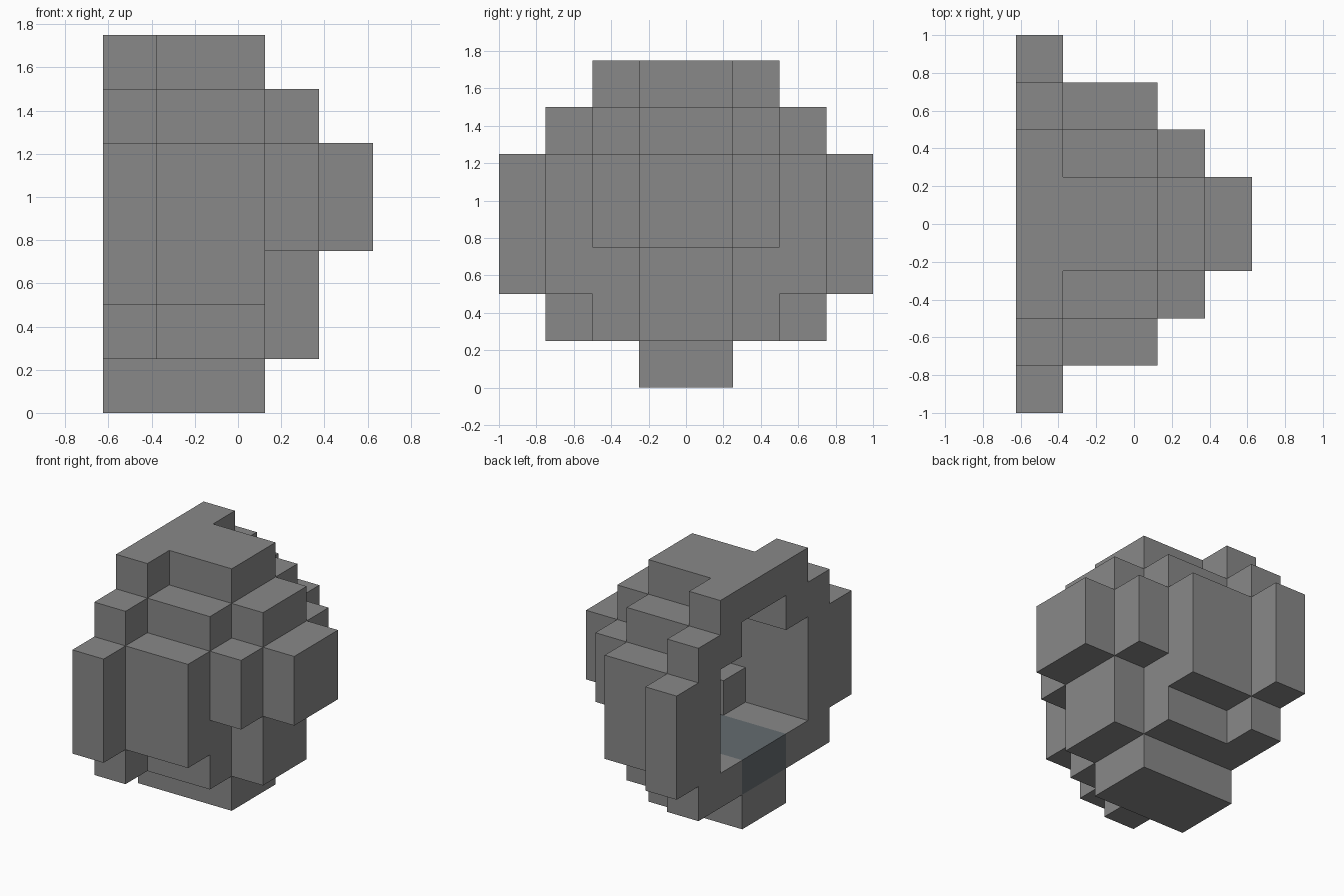
import bpy
import bmesh
from mathutils import Vector

cube = bpy.data.objects.get("Cube")
if cube:
    bpy.data.objects.remove(cube, do_unlink=True)

CELL = 0.25
ORIGIN = Vector((-0.625, 0, 0))

# Half widths (in cells) of each layer from bottom to top, listed from the open side inward
OUTER = ["111", "3221", "4331", "43321", "43321", "3221", "211"]
HOLLOW = ["", "111", "221", "2221", "2221", "111", ""]
FILLING = ["", "111"]

DIRECTIONS = [Vector(d) for d in
              ((1, 0, 0), (-1, 0, 0), (0, 1, 0), (0, -1, 0), (0, 0, 1), (0, 0, -1))]


def material(name, color):
    mat = bpy.data.materials.new(name)
    mat.use_nodes = True
    mat.diffuse_color = (*color, 1)
    bsdf = next(n for n in mat.node_tree.nodes if n.type == "BSDF_PRINCIPLED")
    bsdf.inputs["Base Color"].default_value = (*color, 1)
    bsdf.inputs["Roughness"].default_value = 0.8
    return mat


def cells(layers):
    """Expand layer half widths into a set of grid cells, mirrored in y."""
    return {(x, y, z)
            for z, row in enumerate(layers)
            for x, half in enumerate(row)
            for y in range(-int(half), int(half))}


def block_object(name, solid, mat):
    """Build the exposed faces of a set of grid cells."""
    bm = bmesh.new()
    for cell in solid:
        centre = Vector(cell) + Vector((0.5, 0.5, 0.5))
        for n in DIRECTIONS:
            if tuple(int(a + b) for a, b in zip(cell, n)) in solid:
                continue
            u = Vector((n.y, n.z, n.x))
            v = n.cross(u)
            corners = [centre + (n + u * a + v * b) / 2
                       for a, b in ((-1, -1), (1, -1), (1, 1), (-1, 1))]
            bm.faces.new([bm.verts.new(ORIGIN + c * CELL) for c in corners])
    bmesh.ops.remove_doubles(bm, verts=bm.verts, dist=0.001)
    mesh = bpy.data.meshes.new(name)
    bm.to_mesh(mesh)
    bm.free()
    mesh.materials.append(mat)
    obj = bpy.data.objects.new(name, mesh)
    bpy.context.collection.objects.link(obj)
    return obj


# Stepped half shell, hollow and open on one side
stone = material("stone grey", (0.25, 0.25, 0.25))
block_object("stepped_shell", cells(OUTER) - cells(HOLLOW), stone)

# Darker filling set in the trough of the hollow
slate = material("slate blue grey", (0.128, 0.15, 0.163))
block_object("trough_filling", cells(FILLING), slate)
